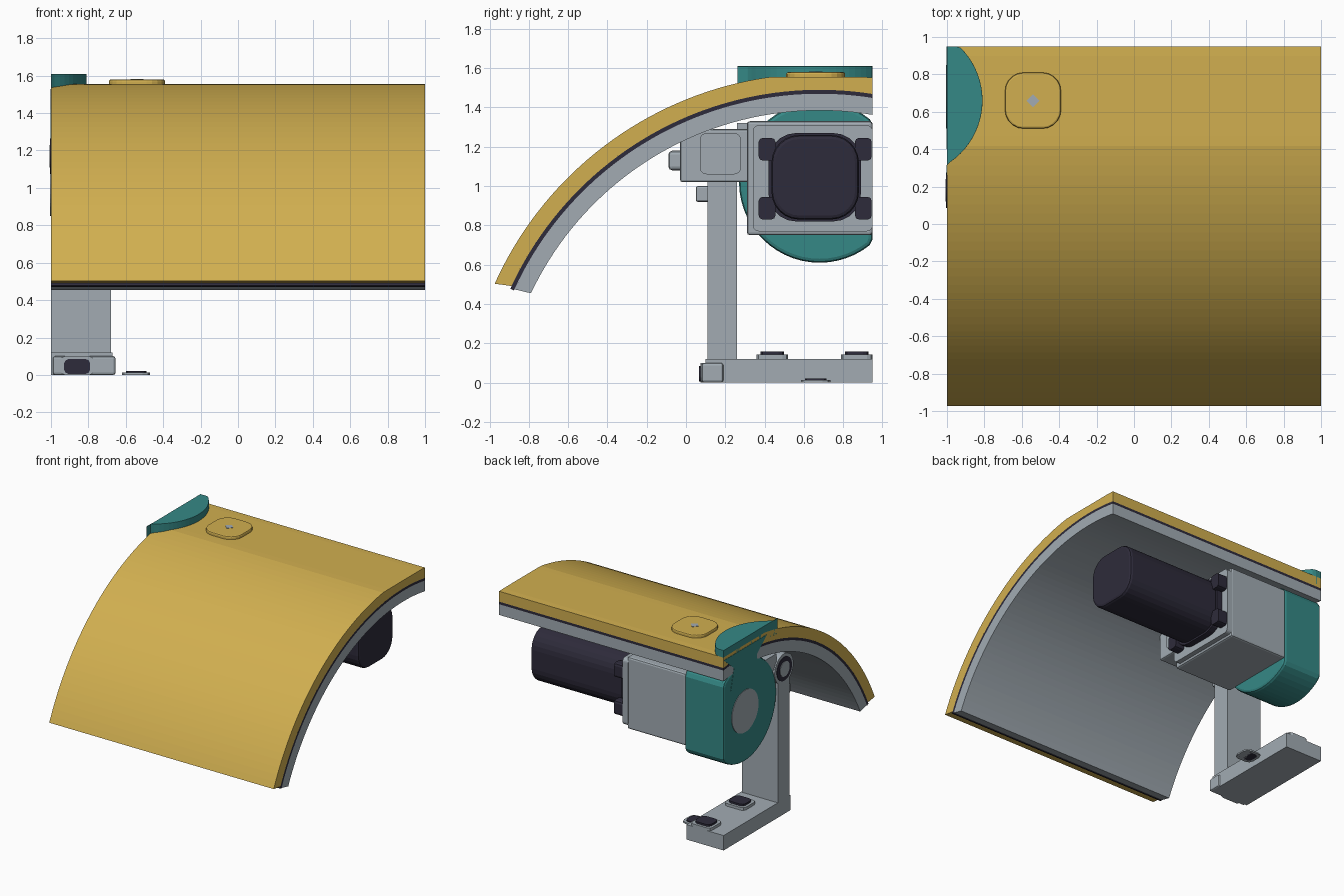
import bpy, bmesh, math

if "Cube" in bpy.data.objects:
    bpy.data.objects.remove(bpy.data.objects["Cube"])

def material(name, rgb):
    m = bpy.data.materials.new(name)
    m.diffuse_color = (*rgb, 1)
    m.use_nodes = True
    m.node_tree.nodes["Principled BSDF"].inputs["Base Color"].default_value = m.diffuse_color
    return m

YELLOW = material("mustard yellow", (0.64, 0.43, 0.08))
GRAY = material("steel gray", (0.36, 0.41, 0.45))
TEAL = material("teal", (0.036, 0.25, 0.24))
DARK = material("dark charcoal", (0.027, 0.024, 0.043))

def prism(name, prof, axis, lo, hi, mat, bevel=0.0):
    """Extrude a profile: axis x takes (y, z) points, y takes (x, z), z takes (x, y)."""
    pts = []
    for p in prof:
        if not pts or math.dist(p, pts[-1]) > 1e-4:
            pts.append(p)
    if math.dist(pts[0], pts[-1]) < 1e-4:
        pts.pop()
    place = {'x': lambda a, b, t: (t, a, b), 'y': lambda a, b, t: (a, t, b),
             'z': lambda a, b, t: (a, b, t)}[axis]
    bm = bmesh.new()
    rings = [[bm.verts.new(place(a, b, t)) for a, b in pts] for t in (lo, hi)]
    n = len(pts)
    bm.faces.new(rings[0])
    bm.faces.new(rings[1])
    for i in range(n):
        j = (i + 1) % n
        bm.faces.new((rings[0][i], rings[0][j], rings[1][j], rings[1][i]))
    bmesh.ops.recalc_face_normals(bm, faces=bm.faces)
    me = bpy.data.meshes.new(name)
    bm.to_mesh(me)
    bm.free()
    me.materials.append(mat)
    ob = bpy.data.objects.new(name, me)
    bpy.context.collection.objects.link(ob)
    if bevel:
        mod = ob.modifiers.new("bevel", 'BEVEL')
        mod.width, mod.segments, mod.limit_method = bevel, 2, 'ANGLE'
        mod.angle_limit = math.radians(40)
    return ob

def rrect(a0, a1, b0, b1, r=0.0, seg=5):
    """Rectangle with rounded corners."""
    if r == 0:
        return [(a0, b0), (a1, b0), (a1, b1), (a0, b1)]
    pts = []
    for k, (ca, cb) in enumerate(((a1 - r, b1 - r), (a0 + r, b1 - r), (a0 + r, b0 + r), (a1 - r, b0 + r))):
        for i in range(seg + 1):
            t = math.pi / 2 * (k + i / seg)
            pts.append((ca + r * math.cos(t), cb + r * math.sin(t)))
    return pts

def circle(a, b, r, n=40):
    return [(a + r * math.cos(2 * math.pi * i / n), b + r * math.sin(2 * math.pi * i / n)) for i in range(n)]

def box(name, x, y, z, mat, bevel=0.0):
    return prism(name, rrect(*y, *z), 'x', *x, mat, bevel)

# Curved shell in three layers, trimmed flat at the back
CY, CZ, BACK = 0.68, -0.24, 0.95

def arc(r, end, n=44):
    start = math.acos((BACK - CY) / r)
    return [(CY + r * math.cos(start + (end - start) * i / n),
             min(1.555, CZ + r * math.sin(start + (end - start) * i / n))) for i in range(n + 1)]

def layer(name, r_in, r_out, end_in, end_out, mat):
    prof = arc(r_out, math.radians(end_out)) + arc(r_in, math.radians(end_in))[::-1]
    prism(name, prof, 'x', -1, 1, mat)

layer("outer_shell", 1.73, 1.813, 155.0, 155.8, YELLOW)
layer("seal_layer", 1.71, 1.73, 155.5, 155.5, DARK)
layer("inner_shell", 1.625, 1.71, 154.7, 155.3, GRAY)

# Raised pad with a small pin on the shell top
prism("shell_pad", rrect(-0.69, -0.39, 0.51, 0.81, 0.1), 'z', 1.53, 1.58, YELLOW, 0.01)
prism("pad_pin", circle(-0.54, 0.66, 0.035, 4), 'z', 1.55, 1.583, GRAY)

# Top cap, trimmed at the side and the back
cap = [(max(-1, a), min(BACK, b)) for a, b in circle(-1.21, 0.66, 0.40, 72)]
prism("top_cap", cap, 'z', 1.49, 1.61, TEAL, 0.02)

# Neck joining the cap to the gear housing
prism("cap_neck", [(0.50, 1.25), (0.86, 1.25), (0.82, 1.42), (0.95, 1.53), (0.40, 1.53), (0.53, 1.42)],
      'x', -1.002, -0.84, TEAL)

# Round gear housing with a flat back and a side disc
housing = [(min(BACK, a), b) for a, b in circle(0.68, 1.02, 0.41, 56)]
prism("gear_housing", housing, 'x', -1.0, -0.65, TEAL, 0.02)
prism("housing_disc", circle(0.68, 1.02, 0.17), 'x', -1.004, -0.95, GRAY)

# Gearbox with flange
box("gearbox", (-0.66, -0.14), (0.31, BACK), (0.75, 1.33), GRAY, 0.015)
prism("gearbox_flange", rrect(0.34, BACK, 0.77, 1.31, 0.03), 'x', -0.15, -0.10, GRAY)

# Motor body and its four corner bolts
prism("motor_rim", rrect(0.42, 0.89, 0.82, 1.27, 0.14), 'x', -0.11, -0.05, DARK)
prism("motor", rrect(0.435, 0.88, 0.83, 1.26, 0.14, 6), 'x', -0.06, 0.77, DARK, 0.02)
for i, y in enumerate((0.37, 0.86)):
    for j, z in enumerate((0.83, 1.13)):
        prism(f"motor_bolt_{i}{j}", rrect(y, y + 0.085, z, z + 0.115, 0.02, 2), 'x', -0.11, -0.02, DARK)

# Column and hinge under the shell
box("column", (-1, -0.68), (0.11, 0.26), (0.1, 1.17), GRAY)
box("column_stop", (-0.97, -0.71), (0.05, 0.12), (0.92, 1.0), GRAY, 0.01)
box("hinge_block", (-0.70, -0.27), (-0.03, 0.33), (1.02, 1.29), GRAY, 0.012)
box("hinge_lug", (-0.62, -0.35), (-0.09, 0.0), (1.08, 1.18), GRAY, 0.02)
prism("hinge_boss", rrect(0.07, 0.28, 1.06, 1.27, 0.035), 'x', -0.30, -0.25, GRAY)
prism("hinge_barrel", circle(0.18, 1.17, 0.12), 'x', -1.0, -0.68, GRAY)
prism("hinge_ring", circle(0.18, 1.17, 0.095), 'x', -1.004, -0.95, DARK)
prism("hinge_pin", circle(0.18, 1.17, 0.06), 'x', -1.008, -0.95, GRAY)
box("hinge_arm", (-0.99, -0.70), (0.26, 0.46), (1.20, 1.32), GRAY)

# Foot
box("foot", (-1, -0.67), (0.10, BACK), (0.0, 0.12), GRAY)
box("foot_toe", (-0.99, -0.655), (0.08, 0.19), (0.0, 0.10), GRAY, 0.012)

# Bolts on the foot top and toe
for i, y in enumerate((0.44, 0.87)):
    prism(f"foot_pad_{i}", rrect(-0.88, -0.70, y - 0.08, y + 0.08, 0.03, 2), 'z', 0.11, 0.142, GRAY)
    prism(f"foot_bolt_{i}", rrect(-0.86, -0.72, y - 0.06, y + 0.06, 0.03, 2), 'z', 0.14, 0.157, DARK)
prism("toe_pad", rrect(-0.95, -0.77, 0.0, 0.10, 0.025, 2), 'y', 0.073, 0.1, GRAY)
prism("toe_bolt", rrect(-0.93, -0.79, 0.005, 0.085, 0.025, 2), 'y', 0.066, 0.08, DARK)

# Loose floor washer below the gearbox
prism("floor_washer", rrect(-0.62, -0.47, 0.585, 0.735, 0.04, 2), 'z', 0.0, 0.012, GRAY)
prism("floor_washer_top", rrect(-0.60, -0.49, 0.605, 0.715, 0.03, 2), 'z', -0.0, 0.02, DARK)
